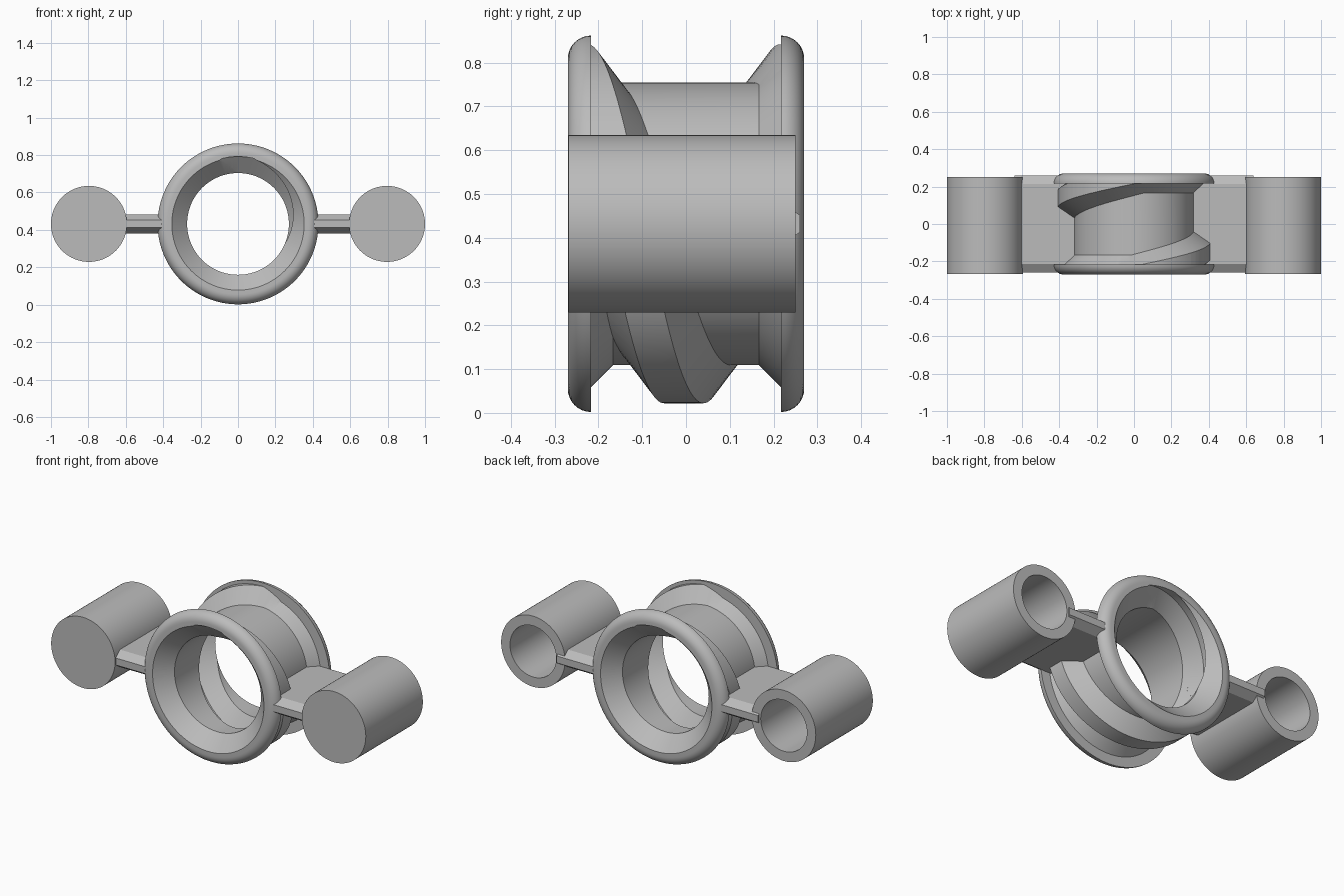
import bpy, bmesh, math

if "Cube" in bpy.data.objects:
    bpy.data.objects.remove(bpy.data.objects["Cube"])

ZC = 0.432          # height of the ring axis
PITCH = 0.53        # rib advance per turn
SEG = 128

grey = bpy.data.materials.new("plain_grey")
grey.diffuse_color = (0.5, 0.5, 0.5, 1)
grey.use_nodes = True
grey.node_tree.nodes["Principled BSDF"].inputs["Base Color"].default_value = grey.diffuse_color


def new_object(name, bm):
    bmesh.ops.recalc_face_normals(bm, faces=bm.faces)
    mesh = bpy.data.meshes.new(name)
    bm.to_mesh(mesh)
    bm.free()
    mesh.materials.append(grey)
    ob = bpy.data.objects.new(name, mesh)
    bpy.context.collection.objects.link(ob)
    return ob


def lathe(name, profile, x=0, seg=SEG):
    """Solid of revolution about y; the profile (y, r) starts and ends on the axis."""
    bm = bmesh.new()
    rings = []
    for y, r in profile:
        if r == 0:
            rings.append([bm.verts.new((x, y, ZC))] * seg)
        else:
            rings.append([bm.verts.new((x + r * math.sin(2 * math.pi * i / seg), y,
                                        ZC - r * math.cos(2 * math.pi * i / seg)))
                          for i in range(seg)])
    for a, b in zip(rings, rings[1:]):
        for i in range(seg):
            j = (i + 1) % seg
            bm.faces.new(list(dict.fromkeys((a[i], a[j], b[j], b[i]))))
    return new_object(name, bm)


def helix(name, section):
    """Sweep a closed (y, r) section along the helical rib path."""
    bm = bmesh.new()
    rows = []
    for i in range(-96, 97):
        t = 2 * math.pi * i / SEG
        c = -0.005 - PITCH * i / SEG
        rows.append([bm.verts.new((r * math.sin(t), c + y, ZC - r * math.cos(t)))
                     for y, r in section])
    n = len(section)
    for a, b in zip(rows, rows[1:]):
        for k in range(n):
            bm.faces.new((a[k], a[(k + 1) % n], b[(k + 1) % n], b[k]))
    bm.faces.new(rows[0])
    bm.faces.new(rows[-1])
    return new_object(name, bm)


def boolean(ob, other, op):
    m = ob.modifiers.new(op, 'BOOLEAN')
    m.operation, m.object, m.solver = op, other, 'EXACT'
    bpy.context.view_layer.objects.active = ob
    bpy.ops.object.modifier_apply(modifier=m.name)


def smooth(ob):
    bpy.ops.object.select_all(action='DESELECT')
    ob.select_set(True)
    bpy.context.view_layer.objects.active = ob
    bpy.ops.object.shade_smooth_by_angle(angle=math.radians(25))


# Ring body: core, flared shoulders and rounded rims
half = [(-0.27, 0), (-0.27, 0.377)]
half += [(-0.217 - 0.053 * math.cos(a), 0.377 + 0.053 * math.sin(a))
         for a in (math.pi / 2 * k / 8 for k in range(1, 9))]
half += [(-0.217, 0.373), (-0.167, 0.323)]
ring = lathe("ring_body", half + [(-y, r) for y, r in reversed(half)])

# Helical rib, trimmed between the rims
rib = helix("rib", [(-0.124, 0.3), (-0.108, 0.323), (-0.045, 0.41),
                    (0.045, 0.41), (0.108, 0.323), (0.124, 0.3)])
trim = lathe("rib_trim", [(-0.24, 0), (-0.24, 0.6), (0.24, 0.6), (0.24, 0)])
boolean(rib, trim, 'INTERSECT')
boolean(ring, rib, 'UNION')

# Bore with conical mouths and a groove following the rib
mouth = [(-0.32, 0), (-0.32, 0.404), (-0.188, 0.272)]
bore = lathe("bore_cutter", mouth + [(-y, r) for y, r in reversed(mouth)])
groove = helix("groove_cutter", [(-0.083, 0.2), (-0.083, 0.272), (-0.02, 0.36),
                                 (0.02, 0.36), (0.083, 0.272), (0.083, 0.2)])
boolean(ring, bore, 'DIFFERENCE')
boolean(ring, groove, 'DIFFERENCE')
smooth(ring)

for side, word in ((-1, "left"), (1, "right")):
    # Side web with tapered front and back edges
    bm = bmesh.new()
    outline = [(-0.26, -0.02), (-0.215, -0.05), (0.215, -0.05), (0.26, -0.02),
               (0.26, 0.02), (0.215, 0.05), (-0.215, 0.05), (-0.26, 0.02)]
    ends = [[bm.verts.new((side * x, y, ZC + z)) for y, z in outline] for x in (0.3, 0.64)]
    for k in range(8):
        j = (k + 1) % 8
        bm.faces.new((ends[0][k], ends[0][j], ends[1][j], ends[1][k]))
    bm.faces.new(ends[0])
    bm.faces.new(ends[1])
    web = new_object(word + "_web", bm)
    boolean(web, bore, 'DIFFERENCE')
    boolean(web, groove, 'DIFFERENCE')

    # Cup closed at the front and open at the back
    cup = lathe(word + "_cup", [(-0.268, 0), (-0.268, 0.203), (0.25, 0.203),
                                (0.25, 0.147), (-0.215, 0.147), (-0.215, 0)], side * 0.797, 96)
    smooth(cup)

for helper in (rib, trim, bore, groove):
    bpy.data.objects.remove(helper)
